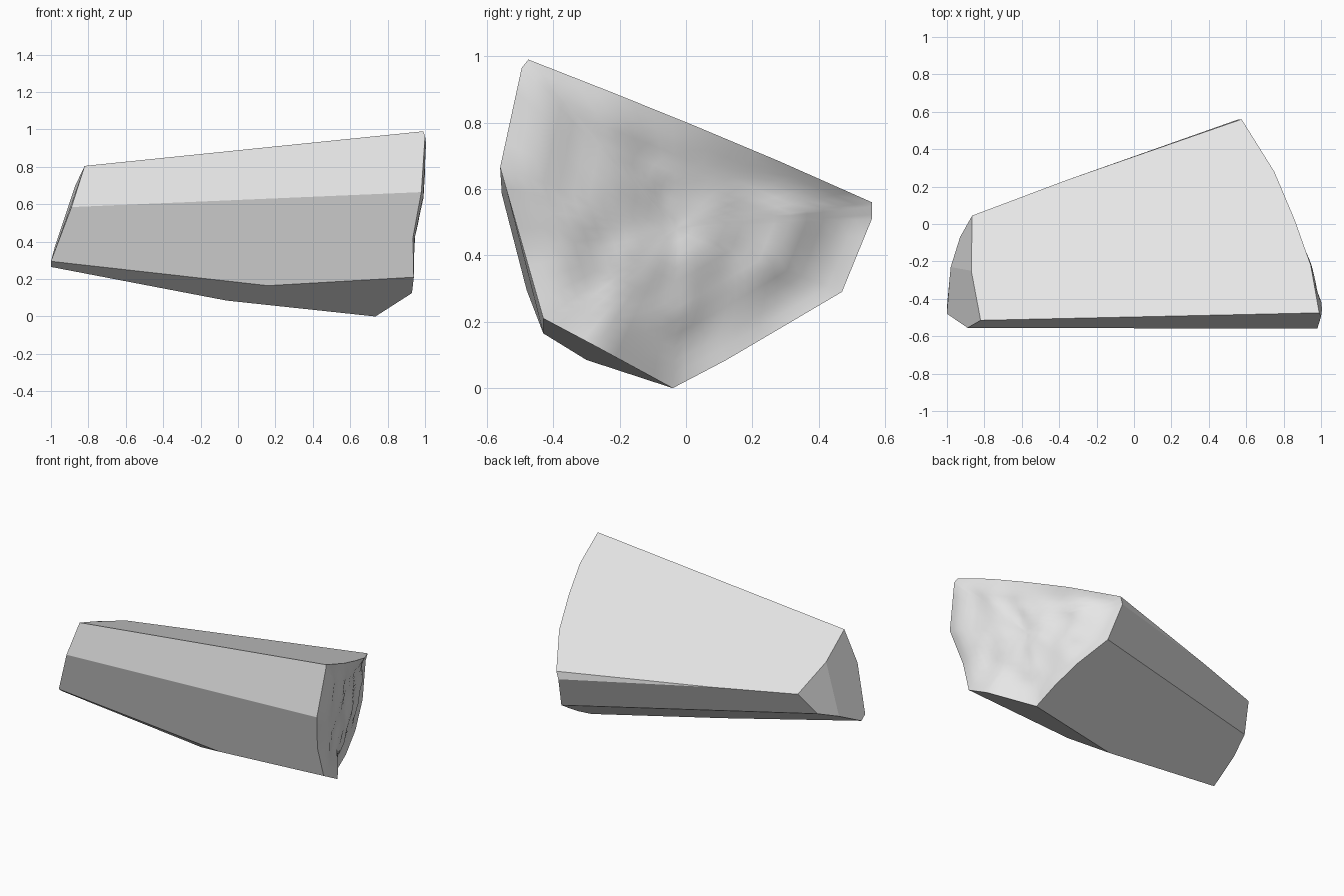
import bpy
import bmesh
from mathutils import Vector, noise

default_cube = bpy.data.objects.get("Cube")
if default_cube:
    bpy.data.objects.remove(default_cube, do_unlink=True)

# Single stone material
stone = bpy.data.materials.new("pale_grey_stone")
stone.use_nodes = True
stone_colour = (0.8, 0.8, 0.8, 1)
stone.diffuse_color = stone_colour
stone.node_tree.nodes["Principled BSDF"].inputs["Base Color"].default_value = stone_colour

# Corners of the broken end, in order around its rim
rim = {
    "peak": (.99, -.475, .99), "peak_front": (1, -.495, .965),
    "brow": (.98, -.56, .665), "cheek": (.935, -.49, .42),
    "chin": (.94, -.43, .21), "under": (.93, -.27, .125),
    "foot": (.735, -.04, 0), "heel_a": (.72, .12, .084),
    "heel_b": (.68, .28, .178), "heel": (.6, .47, .29),
    "back_low": (.56, .56, .51), "back_high": (.575, .56, .56),
    "crest_a": (.75, .28, .684), "crest_b": (.86, .02, .793),
    "crest_c": (.945, -.22, .89),
}
# Corners of the narrow end and kinks along the long facets
body = {
    "tip_top": (-.82, -.515, .805), "tip_ridge": (-.87, -.25, .70),
    "tip_back": (-.865, .045, .593), "tip_heel": (-.93, -.07, .435),
    "tip_side": (-.98, -.23, .37), "tip_low": (-1, -.44, .265),
    "tip_chin": (-1, -.48, .295), "tip_brow": (-.89, -.555, .585),
    "kink_back": (-.36, .235, .578), "kink_front": (.16, -.43, .165),
    "kink_base": (-.06, -.30, .085),
}
# Clean split facets
facets = [
    "peak crest_c crest_b crest_a back_high kink_back tip_back tip_ridge tip_top",
    "peak peak_front brow tip_brow tip_top",
    "brow cheek chin kink_front tip_chin tip_brow",
    "chin under foot kink_base kink_front",
    "kink_front kink_base tip_low tip_chin",
    "foot heel_a heel_b heel tip_heel tip_side tip_low kink_base",
    "heel back_low kink_back tip_back tip_heel",
    "back_low back_high kink_back",
    "tip_back tip_ridge tip_side tip_heel",
    "tip_ridge tip_top tip_brow tip_chin tip_low tip_side",
]

bm = bmesh.new()
corner = {name: bm.verts.new(co) for name, co in {**rim, **body}.items()}
for facet in facets:
    bm.faces.new([corner[name] for name in facet.split()])
cap = bm.faces.new([corner[name] for name in rim])

# Subdivide the rim, then replace the cap with rough concentric rings
bmesh.ops.subdivide_edges(bm, edges=list(cap.edges), cuts=3)
cap = max(bm.faces, key=lambda f: len(f.verts))
outer = list(cap.verts)
bm.faces.remove(cap)


def rough_point(start, t):
    """Blend from the rim onto a bulged, rippled fracture surface."""
    y = start.y + (-.03 - start.y) * t
    z = start.z + (.48 - start.z) * t
    surface = .765 - .367 * y + .1075 * z
    ripple = noise.noise(Vector((1, y * 7, z * 4))) * .022
    ripple += noise.noise(Vector((5, y * 16, z * 11))) * .006
    fade = min(1, t * 2.5)
    x = start.x + (surface - start.x) * fade + ripple * fade
    return Vector((x, y, z))


rings = 12
starts = [v.co.copy() for v in outer]
count = len(outer)
previous = outer
for r in range(1, rings):
    ring = [bm.verts.new(rough_point(s, r / rings)) for s in starts]
    for i in range(count):
        j = (i + 1) % count
        bm.faces.new((previous[i], previous[j], ring[j], ring[i])).smooth = True
    previous = ring
centre = bm.verts.new(rough_point(starts[0], 1))
for i in range(count):
    bm.faces.new((previous[i], previous[(i + 1) % count], centre)).smooth = True

bmesh.ops.recalc_face_normals(bm, faces=list(bm.faces))
mesh = bpy.data.meshes.new("rock_shard")
bm.to_mesh(mesh)
bm.free()
mesh.materials.append(stone)
bpy.context.scene.collection.objects.link(bpy.data.objects.new("rock_shard", mesh))
